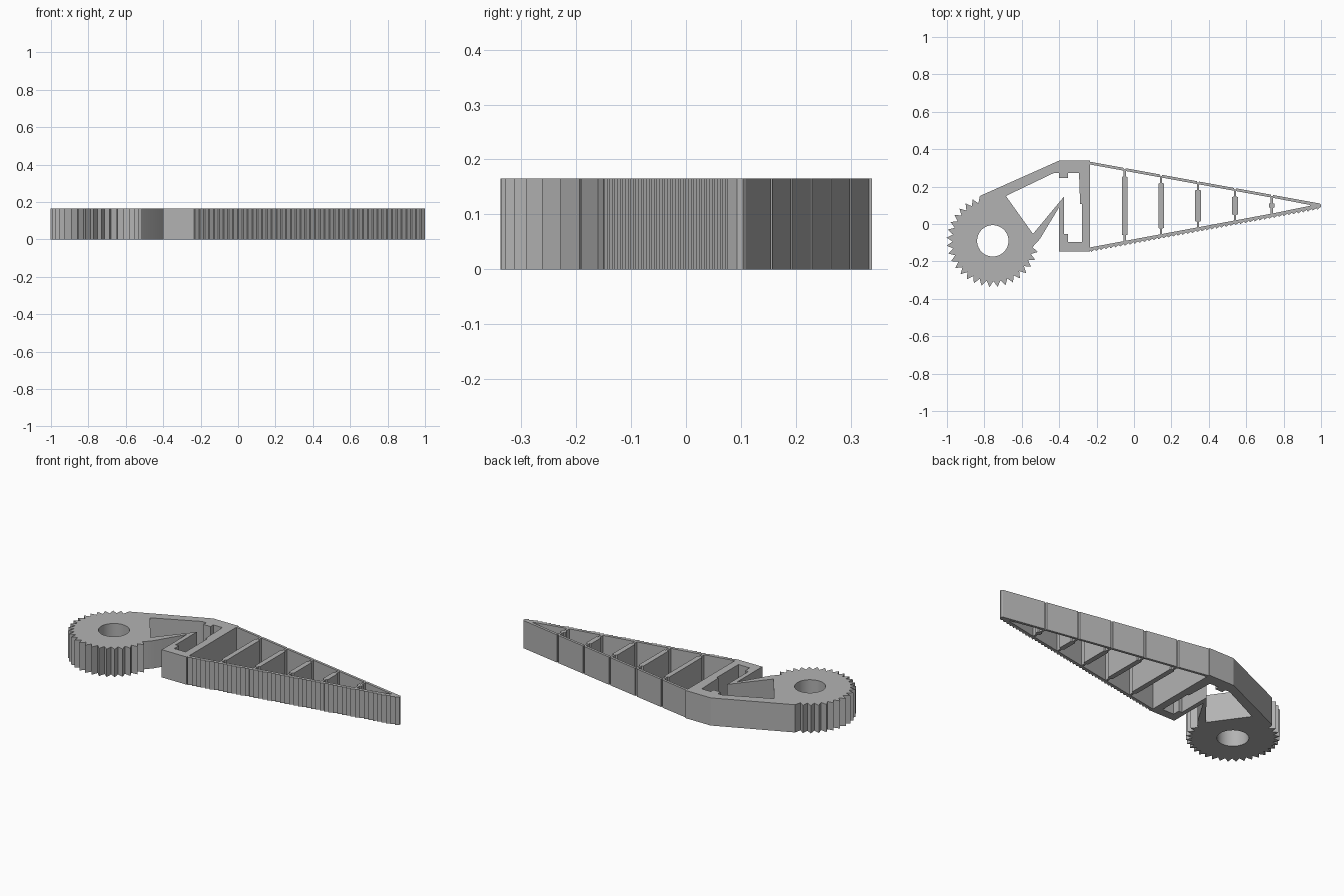
import bpy
from math import cos, sin, radians

cube = bpy.data.objects.get("Cube")
if cube:
    bpy.data.objects.remove(cube, do_unlink=True)

HEIGHT = 0.165

grey = bpy.data.materials.new("mid grey")
grey.use_nodes = True
colour = (0.45, 0.45, 0.45, 1)
grey.diffuse_color = colour
grey.node_tree.nodes["Principled BSDF"].inputs["Base Color"].default_value = colour


def plate(name, loops):
    """Extrude a flat outline (first loop) with holes (other loops) to a mesh."""
    curve = bpy.data.curves.new(name, "CURVE")
    curve.dimensions = "2D"
    curve.fill_mode = "BOTH"
    curve.extrude = HEIGHT / 2
    for pts in loops:
        spline = curve.splines.new("POLY")
        spline.points.add(len(pts) - 1)
        for p, (x, y) in zip(spline.points, pts):
            p.co = (x, y, HEIGHT / 2, 1)
        spline.use_cyclic_u = True
    obj = bpy.data.objects.new(name, curve)
    obj.location.z = HEIGHT / 2
    bpy.context.collection.objects.link(obj)
    bpy.ops.object.select_all(action="DESELECT")
    obj.select_set(True)
    bpy.context.view_layer.objects.active = obj
    bpy.ops.object.convert(target="MESH")
    obj = bpy.context.object
    obj.data.materials.clear()
    obj.data.materials.append(grey)
    # Rest the plate on the ground whatever the spline depth
    low = min(v.co.z for v in obj.data.vertices)
    for v in obj.data.vertices:
        v.co.z -= low
    obj.location.z = 0
    bpy.ops.object.mode_set(mode="EDIT")
    bpy.ops.mesh.select_all(action="SELECT")
    bpy.ops.mesh.remove_doubles(threshold=0.0002)
    bpy.ops.mesh.normals_make_consistent(inside=False)
    bpy.ops.object.mode_set(mode="OBJECT")
    bpy.ops.object.shade_smooth_by_angle(angle=radians(20))
    return obj


def polar(radius, degrees):
    a = radians(degrees)
    return (-0.755 + radius * cos(a), -0.09 + radius * sin(a))


# Toothed hub, arm and clip frame in one outline
teeth = []
for k in range(24):
    teeth += [polar(0.215, 111 + 10 * k), polar(0.248, 116 + 10 * k)]
teeth.append(polar(0.215, 351))
outline = teeth + [(-0.503, -0.08), (-0.40, 0.09), (-0.40, -0.147),
                   (-0.235, -0.147), (-0.235, 0.339), (-0.40, 0.339),
                   (-0.824, 0.15)]
bore = [polar(0.084, a) for a in range(0, 360, 8)]
pocket = [(-0.685, 0.15), (-0.43, 0.272), (-0.40, 0.272), (-0.40, 0.246),
          (-0.353, 0.246), (-0.353, 0.272), (-0.294, 0.272), (-0.288, 0.107),
          (-0.278, 0.107), (-0.278, -0.096), (-0.353, -0.096),
          (-0.353, -0.053), (-0.374, -0.053), (-0.374, 0.147), (-0.54, -0.053)]
plate("toothed_hub_and_frame", [outline, bore, pocket])

# Tapered finger: two thin walls joined by necked ribs
ROOT, TIP, WALL = -0.235, 1.0, 0.015
RIBS = [-0.05, 0.145, 0.342, 0.54, 0.737]
NECK, THICK = 0.006, 0.015


def top(x):
    return 0.333 - 0.182 * (x - ROOT)


def bottom(x):
    return -0.14 + 0.186 * (x - ROOT)


def rib_side(x, side):
    """Upward profile of one side of a rib."""
    n, t = x + side * NECK, x + side * THICK
    lo, hi = bottom(x) + WALL, top(x) - WALL
    return [(n, bottom(n) + WALL), (n, lo + 0.03), (t, lo + 0.033),
            (t, hi - 0.033), (n, hi - 0.03), (n, top(n) - WALL)]


finger = []
COUNT = 48
pitch = (TIP - ROOT) / COUNT
for k in range(COUNT):
    x = ROOT + k * pitch
    finger += [(x, bottom(x)), (x + 0.25 * pitch, bottom(x) - 0.009)]
finger += [(TIP - 0.004, bottom(TIP)), (TIP, 0.093), (TIP, 0.104),
           (TIP - 0.006, top(TIP - 0.006))]
for x in reversed(RIBS):
    a, b = x + 0.006, x - 0.006
    finger += [(a, top(a)), (a - 0.002, top(a) - 0.007),
               (b + 0.002, top(b) - 0.007), (b, top(b))]
finger.append((ROOT, top(ROOT)))

cells = []
left = [(ROOT + 0.001, bottom(ROOT) + WALL), (ROOT + 0.001, top(ROOT) - WALL)]
for x in RIBS:
    cells.append(left + rib_side(x, -1)[::-1])
    left = rib_side(x, 1)
cells.append(left + [(0.94, 0.102), (0.94, 0.097)])
plate("ribbed_finger", [finger] + cells)
